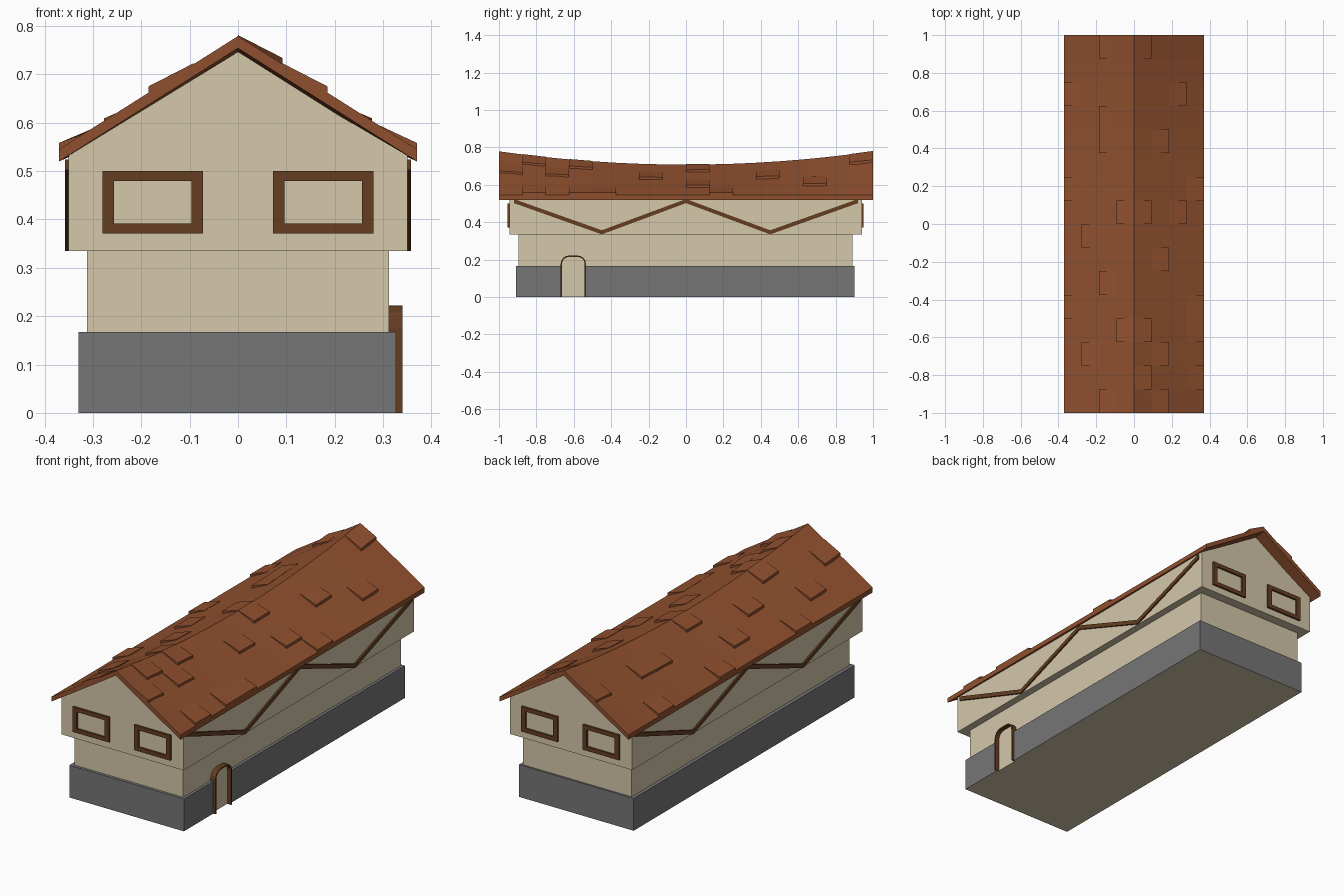
import bpy, bmesh
from math import sin, cos, pi

if "Cube" in bpy.data.objects:
    bpy.data.objects.remove(bpy.data.objects["Cube"])


def material(name, rgb):
    m = bpy.data.materials.new(name)
    m.diffuse_color = (*rgb, 1)
    m.use_nodes = True
    m.node_tree.nodes["Principled BSDF"].inputs["Base Color"].default_value = m.diffuse_color
    return m


CREAM = material("plaster", (0.66, 0.57, 0.40))
GREY = material("stone", (0.18, 0.18, 0.18))
WOOD = material("timber", (0.13, 0.048, 0.015))
TILE = material("clay", (0.28, 0.08, 0.028))


def finish(bm, name, *mats):
    bmesh.ops.recalc_face_normals(bm, faces=bm.faces)
    me = bpy.data.meshes.new(name)
    bm.to_mesh(me)
    bm.free()
    for m in mats:
        me.materials.append(m)
    ob = bpy.data.objects.new(name, me)
    bpy.context.collection.objects.link(ob)
    return ob


def loft(name, sections, mat, closed=False):
    """Skin a row of equal closed cross-sections; cap the ends unless it is a ring."""
    bm = bmesh.new()
    rings = [[bm.verts.new(p) for p in s] for s in sections]
    n = len(rings[0])
    for i in range(len(rings) - (0 if closed else 1)):
        a, b = rings[i], rings[(i + 1) % len(rings)]
        for j in range(n):
            k = (j + 1) % n
            bm.faces.new((a[j], a[k], b[k], b[j]))
    if not closed:
        bm.faces.new(rings[0])
        bm.faces.new(rings[-1])
    return finish(bm, name, mat)


def box(name, x0, x1, y0, y1, z0, z1, mat):
    return loft(name, [[(x0, y0, z), (x1, y0, z), (x1, y1, z), (x0, y1, z)] for z in (z0, z1)], mat)


# Sagging roof surface
HALF, EAVE, THICK = 0.37, 0.545, 0.025


def roof_z(x, y):
    ridge = 0.708 + 0.071 * y * y
    return EAVE + (ridge - EAVE) * (1 - abs(x) / HALF)


# Stone base with a notch for the doorway
DY, DW = -0.6025, 0.0675
foot = [(-0.33, -0.91), (0.327, -0.91), (0.327, DY - DW + 0.004), (0.31, DY - DW + 0.004),
        (0.31, DY + DW - 0.004), (0.327, DY + DW - 0.004), (0.327, 0.90), (-0.33, 0.90)]
base = loft("stone_base", [[(x, y, z) for x, y in foot] for z in (0, 0.167)], GREY)
base.data.materials.append(CREAM)
for p in base.data.polygons:
    if p.normal.z < -0.9:
        p.material_index = 1

# Lower storey
box("lower_wall", -0.312, 0.312, -0.895, 0.89, 0.16, 0.336, CREAM)

# Overhanging upper storey with gables that follow the roof
W = 0.35


def wall_section(y):
    e, r = roof_z(W, y) - THICK, roof_z(0, y) - THICK
    return [(-W, y, 0.335), (W, y, 0.335), (W, y, e), (0, y, r), (-W, y, e)]


loft("upper_wall", [wall_section(-0.945 + 1.885 * i / 16) for i in range(17)], CREAM)


# Roof slab
def roof_section(y):
    top = [(x, y, roof_z(x, y)) for x in (-HALF, 0, HALF)]
    return top + [(x, y, z - THICK) for x, y, z in reversed(top)]


loft("roof", [roof_section(-1 + i / 8) for i in range(17)], TILE)


# Loose tiles lifted at their lower edge: (row from ridge, column from front)
def tiles(name, side, cells):
    bm = bmesh.new()
    for row, col in cells:
        up, low = side * HALF * (row - 1) / 4, side * HALF * row / 4
        y0, y1 = -1 + col / 8, -0.875 + col / 8
        corners = [(up, y0, 0.002), (low, y0, 0.013), (low, y1, 0.013), (up, y1, 0.002)]
        b = [bm.verts.new((x, y, roof_z(x, y) - 0.003)) for x, y, _ in corners]
        t = [bm.verts.new((x, y, roof_z(x, y) + h)) for x, y, h in corners]
        bm.faces.new(b)
        bm.faces.new(t)
        for i in range(4):
            j = (i + 1) % 4
            bm.faces.new((b[i], b[j], t[j], t[i]))
    finish(bm, name, TILE)


tiles("left_tiles", -1, [(2, 15), (4, 13), (2, 12), (2, 11), (4, 9), (1, 8), (3, 7),
                         (2, 5), (1, 3), (3, 2), (2, 0), (4, 4)])
tiles("right_tiles", 1, [(1, 15), (3, 13), (2, 11), (3, 8), (2, 6), (4, 4), (4, 3),
                         (2, 2), (1, 1), (2, 0), (4, 1), (1, 8), (1, 3), (4, 9)])

# Zigzag timber braces on both long sides
zigzag = [(-0.92, 0.513), (-0.45, 0.346), (0, 0.513), (0.45, 0.346), (0.92, 0.513)]
for side, label in ((-1, "left"), (1, "right")):
    a, b = side * 0.345, side * 0.358
    loft(label + "_braces", [[(a, y, z - 0.011), (b, y, z - 0.011), (b, y, z + 0.011), (a, y, z + 0.011)]
                             for y, z in zigzag], WOOD)

# Window frames on both gables
for label, inner, outer in (("front", -0.94, -0.955), ("back", 0.935, 0.95)):
    for side, name in ((-1, "left"), (1, "right")):
        cx, cz = side * 0.176, 0.4355
        ring = []
        for sx, sz in ((-1, -1), (1, -1), (1, 1), (-1, 1)):
            o = (cx + sx * 0.104, cz + sz * 0.065)
            i = (cx + sx * 0.080, cz + sz * 0.044)
            ring.append([(o[0], inner, o[1]), (o[0], outer, o[1]), (i[0], outer, i[1]), (i[0], inner, i[1])])
        loft(f"{label}_{name}_window_frame", ring, WOOD, closed=True)


# Door with a round-cornered frame on the right side
def arch(inset):
    r, top = 0.045 - inset, 0.222 - 0.045
    pts = [(DY - DW + inset, 0)]
    for s, a0 in ((-1, pi), (1, pi / 2)):
        cy = DY + s * (DW - 0.045)
        pts += [(cy + r * cos(a0 - k * pi / 8), top + r * sin(a0 - k * pi / 8)) for k in range(5)]
    return pts + [(DY + DW - inset, 0)]


loft("door_frame", [[(0.308, *o), (0.34, *o), (0.34, *i), (0.308, *i)]
                    for o, i in zip(arch(0), arch(0.007))], WOOD)
loft("door", [[(x, *p) for p in arch(0.004)] for x in (0.306, 0.318)], CREAM)
